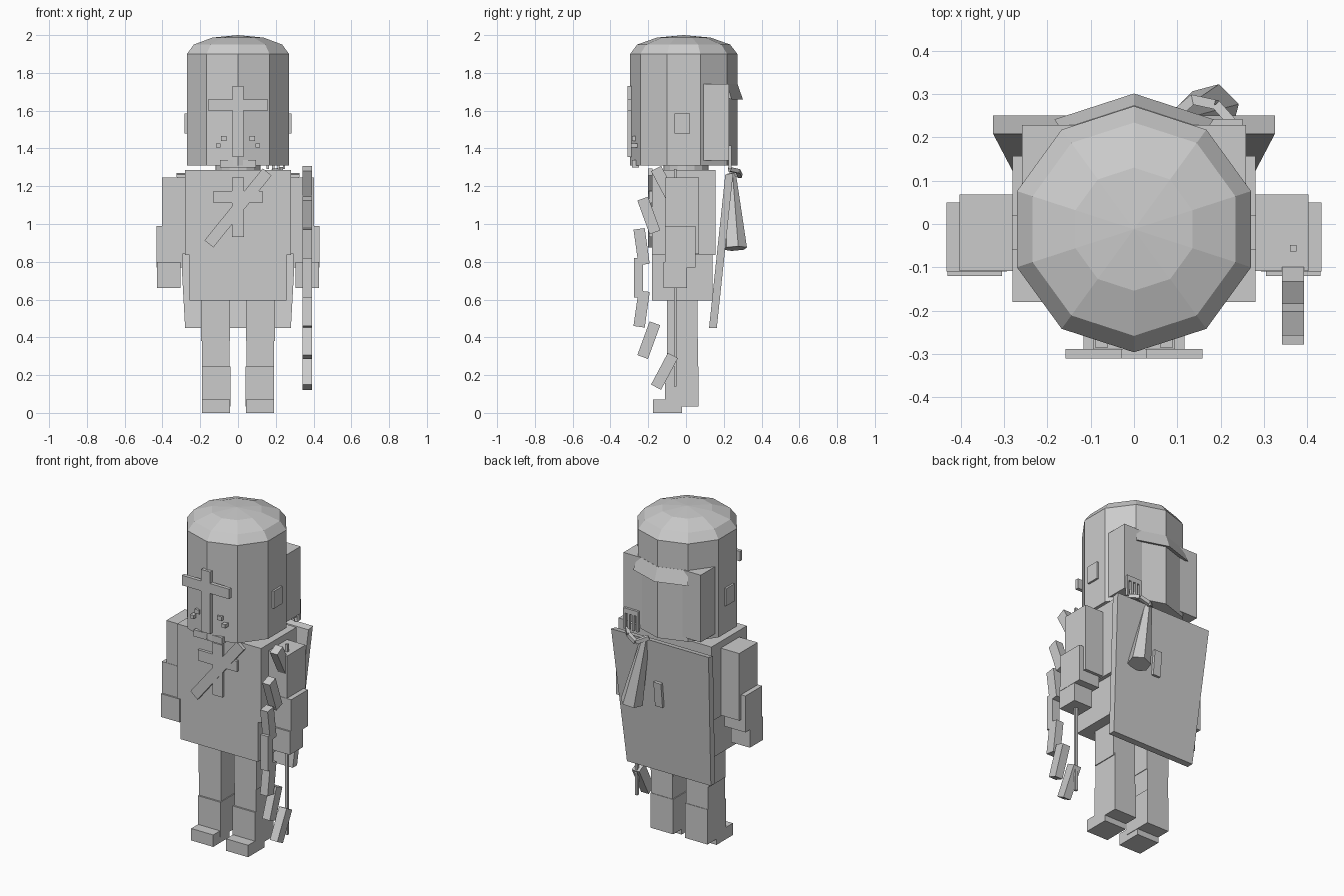
import bpy, bmesh, math
from mathutils import Matrix, Vector

if "Cube" in bpy.data.objects:
    bpy.data.objects.remove(bpy.data.objects["Cube"])

grey = bpy.data.materials.new("stone_grey")
grey.diffuse_color = (0.6, 0.6, 0.6, 1)
grey.use_nodes = True
grey.node_tree.nodes["Principled BSDF"].inputs["Base Color"].default_value = grey.diffuse_color


def finish(bm, name):
    bmesh.ops.recalc_face_normals(bm, faces=bm.faces)
    me = bpy.data.meshes.new(name)
    bm.to_mesh(me)
    bm.free()
    me.materials.append(grey)
    ob = bpy.data.objects.new(name, me)
    bpy.context.collection.objects.link(ob)
    return ob


def box(name, x, y, z, tilt=0, axis='X'):
    """Box from (min, max) ranges, optionally turned about its centre."""
    bm = bmesh.new()
    size = Vector((x[1] - x[0], y[1] - y[0], z[1] - z[0]))
    mid = Vector((sum(x) / 2, sum(y) / 2, sum(z) / 2))
    m = (Matrix.Translation(mid) @ Matrix.Rotation(math.radians(tilt), 4, axis)
         @ Matrix.Diagonal(size.to_4d()))
    bmesh.ops.create_cube(bm, size=1, matrix=m)
    return finish(bm, name)


def pair(name, x, y, z):
    box("right_" + name, x, y, z)
    box("left_" + name, (-x[1], -x[0]), y, z)


def ring(bm, r, z, n=10, cy=-0.012):
    return [bm.verts.new((r * math.sin(2 * math.pi * i / n),
                          cy + r * math.cos(2 * math.pi * i / n), z)) for i in range(n)]


def bridge(bm, a, b):
    for i in range(len(a)):
        j = (i + 1) % len(a)
        bm.faces.new((a[i], a[j], b[j], b[i]))


# Ten-sided helmet with a faceted dome
bm = bmesh.new()
rings = [ring(bm, r, z) for r, z in
         ((0.284, 1.31), (0.284, 1.90), (0.246, 1.95), (0.142, 1.987))]
for a, b in zip(rings, rings[1:]):
    bridge(bm, a, b)
bm.faces.new(rings[0])
tip = bm.verts.new((0, -0.012, 2.0))
for i in range(10):
    bm.faces.new((rings[-1][i], rings[-1][(i + 1) % 10], tip))
finish(bm, "helmet")

# Wedge brim at the back of the helmet
bm = bmesh.new()
sections = []
for i in (-1, 0, 1):
    a = math.radians(36 * i)
    sections.append([bm.verts.new((r * math.sin(a), -0.012 + r * math.cos(a), z))
                     for r, z in ((0.27, 1.74), (0.285, 1.74), (0.313, 1.66), (0.27, 1.675))])
for a, b in zip(sections, sections[1:]):
    bridge(bm, a, b)
bm.faces.new(sections[0])
bm.faces.new(sections[-1])
finish(bm, "back_brim")

# Helmet side blocks and ear plates
pair("helmet_side_block", (0.12, 0.258), (0.09, 0.228), (1.335, 1.74))
pair("ear_plate", (0.25, 0.282), (-0.06, 0.02), (1.48, 1.585))

# Face cross and studs
box("face_bar_upright", (-0.03, 0.03), (-0.31, -0.288), (1.355, 1.73))
box("face_bar_across", (-0.158, 0.158), (-0.31, -0.288), (1.60, 1.66))
box("chin_plate", (-0.095, 0.095), (-0.287, -0.25), (1.30, 1.34))
pair("outer_stud", (0.093, 0.117), (-0.29, -0.25), (1.405, 1.427))
pair("inner_stud", (0.06, 0.09), (-0.285, -0.26), (1.44, 1.465))

# Neck and torso
bm = bmesh.new()
low, high = ring(bm, 0.12, 1.26, 16, 0), ring(bm, 0.12, 1.312, 16, 0)
bridge(bm, low, high)
bm.faces.new(low)
bm.faces.new(high)
finish(bm, "neck")
box("chest", (-0.28, 0.28), (-0.18, 0.157), (0.835, 1.285))
box("skirt", (-0.258, 0.258), (-0.18, 0.14), (0.595, 0.84))

# Chest cross and diagonal strap
box("chest_bar_upright", (-0.033, 0.033), (-0.197, -0.178), (0.93, 1.245))
box("chest_bar_across", (-0.13, 0.13), (-0.197, -0.178), (1.11, 1.175))
box("chest_strap", (-0.03, 0.03), (-0.2, -0.178), (0.84, 1.33), 39, 'Y')

# Arms
pair("upper_arm", (0.275, 0.403), (-0.108, 0.068), (0.84, 1.245))
pair("forearm", (0.293, 0.432), (-0.11, 0.05), (0.77, 0.99))
pair("hand", (0.305, 0.43), (-0.12, 0.005), (0.66, 0.80))

# Legs and feet
pair("thigh", (0.042, 0.195), (-0.1, 0.06), (0.38, 0.62))
pair("shin", (0.045, 0.19), (-0.1, 0.063), (0.23, 0.395))
pair("boot", (0.04, 0.19), (-0.11, 0.066), (0.035, 0.245))
pair("foot", (0.043, 0.19), (-0.175, -0.02), (0.0, 0.072))

# Cape: wide at the shoulders, tapering and leaning in below
bm = bmesh.new()
top = [bm.verts.new((x, y, z)) for x, y, z in
       ((-0.325, 0.208, 1.262), (0.325, 0.208, 1.262), (0.325, 0.25, 1.27), (-0.325, 0.25, 1.27))]
low = [bm.verts.new((x, y, 0.45)) for x, y in
       ((-0.28, 0.122), (0.28, 0.122), (0.28, 0.163), (-0.28, 0.163))]
bridge(bm, low, top)
bm.faces.new(low)
bm.faces.new(top)
finish(bm, "cape")
box("cape_tab", (0.0, 0.05), (0.195, 0.232), (0.87, 1.02), -6)

# Flared bag hanging over the cape
bm = bmesh.new()
a, b = Vector((0.105, 0.24, 1.265)), Vector((0.18, 0.26, 0.87))
turn = (a - b).to_track_quat('Z', 'Y').to_matrix().to_4x4()
bmesh.ops.create_cone(bm, cap_ends=True, segments=6, radius1=0.065, radius2=0.025,
                      depth=(a - b).length, matrix=Matrix.Translation((a + b) / 2) @ turn)
finish(bm, "back_bag")

# Cord joining the bag to the shoulder
cord = [(0.08, 0.24, 1.28), (0.135, 0.287, 1.255), (0.19, 0.275, 1.28), (0.23, 0.23, 1.29)]
for i, (p, q) in enumerate(zip(cord, cord[1:])):
    p, q = Vector(p), Vector(q)
    bm = bmesh.new()
    m = (Matrix.Translation((p + q) / 2) @ (q - p).to_track_quat('Z', 'Y').to_matrix().to_4x4()
         @ Matrix.Diagonal((0.022, 0.022, (q - p).length, 1)))
    bmesh.ops.create_cube(bm, size=1, matrix=m)
    finish(bm, f"bag_cord_{i}")

# Fork fastened behind the helmet
box("fork_head", (0.15, 0.25), (0.225, 0.242), (1.385, 1.415))
for i in range(4):
    x = 0.15 + i * 0.029
    box(f"fork_tine_{i}", (x, x + 0.013), (0.225, 0.242), (1.29, 1.39))

# Bow: grip, mirrored limb segments and string
bow_x, bow_mid = (0.342, 0.392), 0.715
box("bow_grip", bow_x, (-0.275, -0.228), (0.61, 0.82))
for i, (y, dz, tilt) in enumerate(((-0.235, 0.165, 8), (-0.197, 0.33, 20), (-0.114, 0.495, 28))):
    for side, s in (("upper", 1), ("lower", -1)):
        z = bow_mid + s * dz
        box(f"bow_{side}_limb_{i}", bow_x, (y - 0.03, y + 0.03), (z - 0.095, z + 0.095), s * tilt)
box("bow_string", (0.36, 0.375), (-0.064, -0.049), (0.14, 1.29))
